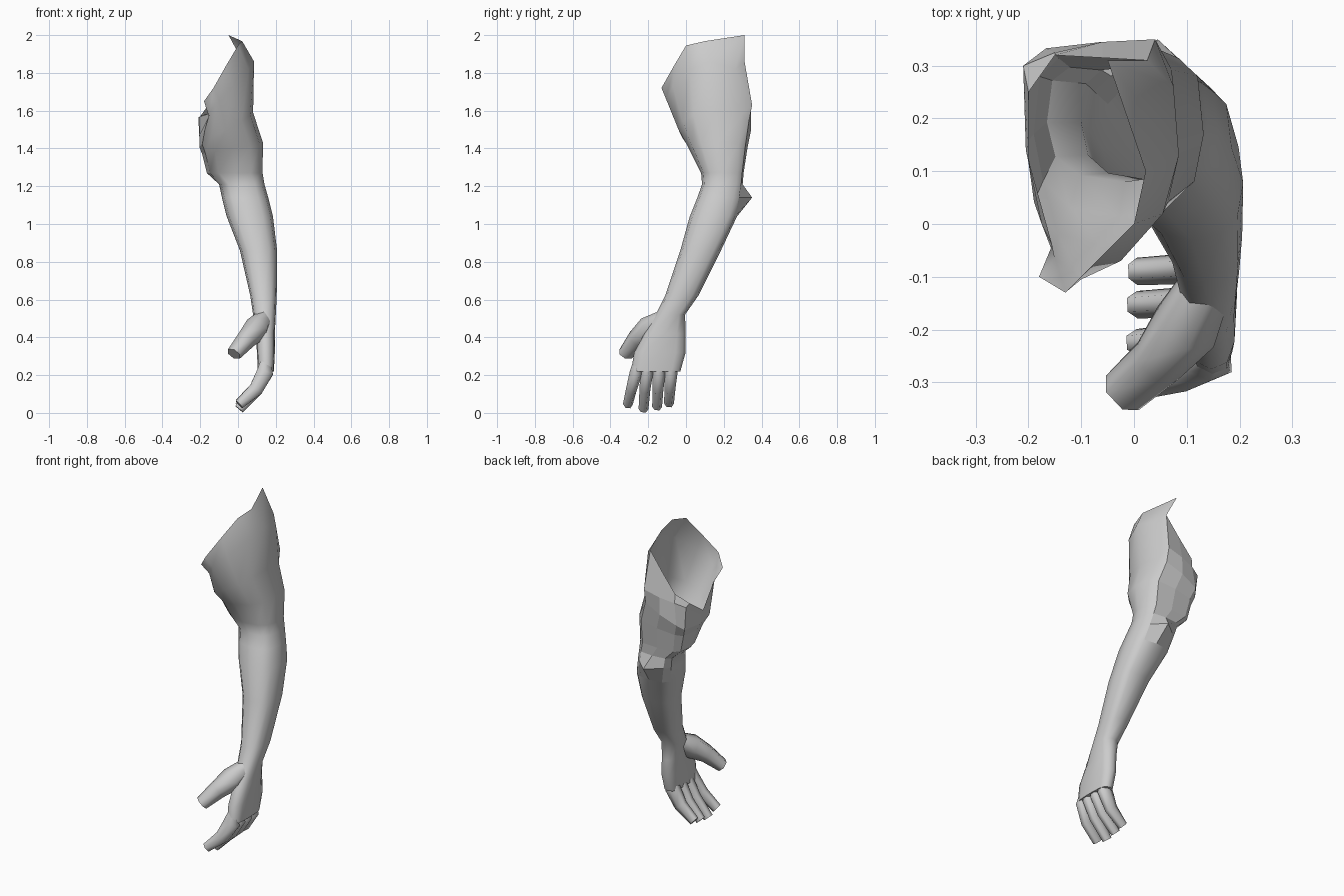
import bpy
from math import cos, sin, pi
from mathutils import Vector

if "Cube" in bpy.data.objects:
    bpy.data.objects.remove(bpy.data.objects["Cube"])

N = 12


def loft(name, rings, cap_start=False, cap_end=False, flat=None):
    """Skin a list of equal-length rings; flat(segment, ring) marks faceted faces."""
    n = len(rings[0])
    verts = [tuple(p) for r in rings for p in r]
    faces, smooth = [], []
    for j in range(len(rings) - 1):
        for i in range(n):
            a, b = j * n + i, j * n + (i + 1) % n
            faces.append((a, b, b + n, a + n))
            smooth.append(not (flat and flat(i, j)))
    last = (len(rings) - 1) * n
    if cap_start:
        faces.append(tuple(reversed(range(n))))
        smooth.append(False)
    if cap_end:
        faces.append(tuple(range(last, last + n)))
        smooth.append(False)
    me = bpy.data.meshes.new(name)
    me.from_pydata(verts, [], faces)
    me.polygons.foreach_set("use_smooth", smooth)
    me.update()
    ob = bpy.data.objects.new(name, me)
    bpy.context.collection.objects.link(ob)
    return ob


def section(z, x0, x1, y0, y1, tilt=0.0, power=0.8, back=None):
    """Rounded cross-section filling the extents, raised on the outer side by tilt.
    A lower power is squarer; back overrides it for the rear half."""
    ring = []
    for i in range(N):
        c, s = cos(2 * pi * i / N), sin(2 * pi * i / N)
        p = back if back and s > 0.01 else power
        cx = (abs(c) ** p) * (1 if c > 0 else -1) if abs(c) > 0.01 else 0
        sy = (abs(s) ** p) * (1 if s > 0 else -1) if abs(s) > 0.01 else 0
        ring.append(Vector(((x0 + x1) / 2 + cx * (x1 - x0) / 2,
                            (y0 + y1) / 2 + sy * (y1 - y0) / 2, z + tilt * c)))
    return ring


# Arm: knuckles up to the shoulder
rings = [
    section(0.22, 0.105, 0.19, -0.29, -0.03, power=0.65),
    section(0.32, 0.10, 0.195, -0.275, -0.002, power=0.7),
    section(0.42, 0.095, 0.195, -0.22, -0.002),
    section(0.52, 0.08, 0.20, -0.16, -0.005),
    section(0.62, 0.065, 0.205, -0.11, 0.065, back=0.7),
    section(0.86, 0.01, 0.207, -0.03, 0.185, back=0.65),
    section(1.04, -0.06, 0.185, 0.02, 0.27, back=0.6),
    section(1.14, -0.085, 0.16, 0.06, 0.29, back=0.6),
    section(1.21, -0.10, 0.14, 0.085, 0.30, back=0.55),
    section(1.27, -0.165, 0.13, 0.08, 0.305, back=0.5),
    section(1.40, -0.19, 0.132, 0.015, 0.325, 0.03, back=0.5),
    section(1.50, -0.205, 0.08, -0.04, 0.345, 0.09, back=0.45),
]
# Elbow point
rings[7][3] = Vector((0.045, 0.35, 1.14))
# Shoulder swell
rings.append([(0.085, 0.13, 1.86), (0.075, 0.26, 1.82), (0.04, 0.35, 1.63),
              (-0.06, 0.345, 1.605), (-0.15, 0.325, 1.585), (-0.21, 0.30, 1.565),
              (-0.205, 0.14, 1.46), (-0.175, 0.0, 1.50), (-0.15, -0.065, 1.59),
              (-0.10, -0.105, 1.66), (-0.025, -0.07, 1.73), (0.055, 0.02, 1.82)])
# Slanted open shoulder rim
rings.append([(0.022, 0.10, 1.968), (-0.05, 0.31, 2.0), (0.025, 0.31, 1.86),
              (-0.06, 0.315, 1.75), (-0.15, 0.32, 1.64), (-0.20, 0.25, 1.57),
              (-0.20, 0.12, 1.48), (-0.155, -0.04, 1.57), (-0.18, -0.10, 1.65),
              (-0.13, -0.13, 1.72), (-0.065, -0.065, 1.835), (0.0, 0.0, 1.945)])
loft("arm", rings, cap_start=True,
     flat=lambda i, j: (2 <= i <= 6 and j >= 9) or (2 <= i <= 4 and 6 <= j <= 8))


def digit(name, path, widths, thick, side):
    """Six-sided finger along a path; side is the across-the-finger direction."""
    pts = [Vector(p) for p in path]
    out = []
    for k, p in enumerate(pts):
        d = (pts[min(k + 1, len(pts) - 1)] - pts[max(k - 1, 0)]).normalized()
        u = (Vector(side) - d * d.dot(Vector(side))).normalized()
        v = d.cross(u)
        out.append([p + u * cos(pi / 3 * i) * widths[k] + v * sin(pi / 3 * i) * thick[k]
                    for i in range(6)])
    loft(name, out, True, True)


# Four curled fingers: base y, tip y, tip z
for name, y0, y1, zt in [("index_finger", -0.253, -0.308, 0.045),
                         ("middle_finger", -0.203, -0.225, 0.02),
                         ("ring_finger", -0.14, -0.153, 0.032),
                         ("little_finger", -0.076, -0.09, 0.05)]:
    digit(name,
          [(0.147, y0, 0.29), (0.143, y0 * 0.8 + y1 * 0.2, 0.215),
           (0.095, y0 * 0.35 + y1 * 0.65, 0.125), (0.006, y1, zt)],
          [0.02, 0.034, 0.029, 0.026], [0.025, 0.05, 0.043, 0.03], (0, 1, 0))

# Thumb
digit("thumb",
      [(0.14, -0.11, 0.50), (0.098, -0.195, 0.445), (0.045, -0.26, 0.39), (-0.022, -0.32, 0.312)],
      [0.05, 0.066, 0.052, 0.045], [0.05, 0.07, 0.053, 0.038], (1, -1, 0))
